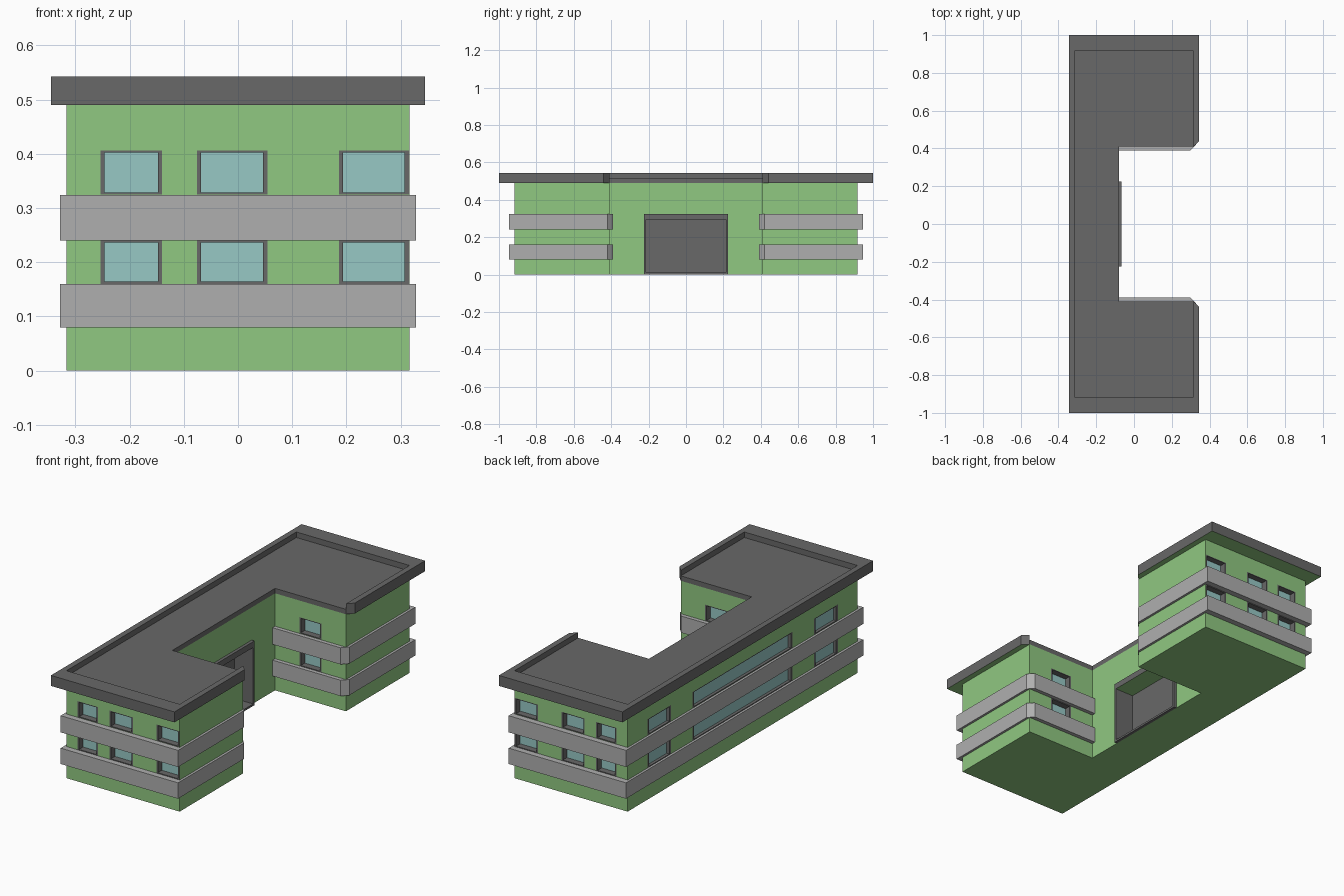
import bpy
from mathutils import Vector

if "Cube" in bpy.data.objects:
    bpy.data.objects.remove(bpy.data.objects["Cube"])


def material(name, rgb):
    m = bpy.data.materials.new(name)
    m.diffuse_color = (*rgb, 1)
    m.use_nodes = True
    m.node_tree.nodes["Principled BSDF"].inputs["Base Color"].default_value = m.diffuse_color
    return m


GREEN = material("green_wall", (0.28, 0.58, 0.22))
DARK = material("dark_trim", (0.14, 0.14, 0.14))
GLASS = material("glass", (0.31, 0.58, 0.56))
PALE = material("pale_band", (0.43, 0.43, 0.43))


class Part:
    """Collects quads and polygons, then becomes one object."""

    def __init__(self, name, mats):
        self.name, self.mats = name, mats
        self.verts, self.faces, self.slots = [], [], []

    def face(self, pts, slot=0):
        n = len(self.verts)
        self.verts += [tuple(p) for p in pts]
        self.faces.append(range(n, n + len(pts)))
        self.slots.append(slot)

    def build(self):
        me = bpy.data.meshes.new(self.name)
        me.from_pydata(self.verts, [], [list(f) for f in self.faces])
        for m in self.mats:
            me.materials.append(m)
        for p, s in zip(me.polygons, self.slots):
            p.material_index = s
        ob = bpy.data.objects.new(self.name, me)
        bpy.context.collection.objects.link(ob)
        return ob


# C-shaped footprint, counter-clockwise
X, Y, NX, NY, TOP = 0.316, 0.917, -0.08, 0.41, 0.49
foot = [(-X, -Y), (X, -Y), (X, -NY), (NX, -NY), (NX, NY), (X, NY), (X, Y), (-X, Y)]
floors = [(0.16, 0.24), (0.325, 0.406)]
door_rect = (0.186, 0.634, 0.0, 0.325)

# Window spans along each wall, measured from the wall's start
end_spans = [(-0.254, -0.14), (-0.076, 0.054), (0.186, 0.315)]
back_spans = [(-0.76, -0.57), (-0.4, 0.4), (0.57, 0.76)]
spans = {
    0: [(a + X, b + X) for a, b in end_spans],
    2: [(0.136, 0.26)],
    4: [(0.136, 0.26)],
    6: [(X - b, X - a) for a, b in end_spans],
    7: [(a + Y, b + Y) for a, b in back_spans],
}


def wall_point(edge):
    a, b = Vector(foot[edge]), Vector(foot[(edge + 1) % 8])
    d = (b - a).normalized()
    n = Vector((d.y, -d.x))

    def at(u, z, out=0.0):
        p = a + d * u + n * out
        return (p.x, p.y, z)
    return at, (b - a).length


def opening(name, at, rect, margins, out, depth, mats, soffit=1):
    """Frame ring, reveal and recessed panel. Slots: 0 panel, 1 frame, 2 wall."""
    u0, u1, z0, z1 = rect
    side, low, high = margins
    outer = [(u0, z0), (u1, z0), (u1, z1), (u0, z1)]
    inner = [(u0 + side, z0 + low), (u1 - side, z0 + low),
             (u1 - side, z1 - high), (u0 + side, z1 - high)]
    rings = [[at(u, z, out) for u, z in outer],
             [at(u, z, out) for u, z in inner],
             [at(u, z, -depth) for u, z in inner]]
    if out:
        rings.insert(0, [at(u, z) for u, z in outer])
    part = Part(name, mats)
    for r, (p, q) in enumerate(zip(rings, rings[1:])):
        for i in range(4):
            j = (i + 1) % 4
            is_soffit = i == 2 and r == len(rings) - 2
            part.face([p[i], p[j], q[j], q[i]], soffit if is_soffit else 1)
    part.face(rings[-1], 0)
    part.build()


# Walls with real openings, plus windows and entrance
walls = Part("walls", [GREEN])
for e in range(8):
    at, length = wall_point(e)
    holes = [(a, b, lo, hi) for a, b in spans.get(e, []) for lo, hi in floors]
    depth = 0.015 if e == 7 else 0.032
    for h in holes:
        opening("window", at, h, (0.008, 0.004, 0.004) if e != 7 else (0.014, 0.004, 0.004),
                0, depth, [GLASS, DARK])
    if e == 3:
        holes = [door_rect]
        opening("entrance", at, door_rect, (0.01, 0.01, 0.03), 0.015, 0.09,
                [DARK, DARK, GREEN], soffit=2)
    us = sorted({0, length, *(v for h in holes for v in h[:2])})
    zs = sorted({0, TOP, *(v for h in holes for v in h[2:])})
    for ua, ub in zip(us, us[1:]):
        for za, zb in zip(zs, zs[1:]):
            um, zm = (ua + ub) / 2, (za + zb) / 2
            if not any(h[0] < um < h[1] and h[2] < zm < h[3] for h in holes):
                walls.face([at(ua, za), at(ub, za), at(ub, zb), at(ua, zb)])
walls.face([(x, y, 0) for x, y in reversed(foot)])
walls.build()


def strip(name, half_outer, half_inner, z0, z1, mats, under=0):
    """Solid strip running round the building, mirrored about y = 0."""
    outer = half_outer + [(x, -y) for x, y in reversed(half_outer)]
    inner = half_inner + [(x, -y) for x, y in reversed(half_inner)]
    part = Part(name, mats)
    n = len(outer)
    for i in range(n - 1):
        a, b, c, d = outer[i], outer[i + 1], inner[i + 1], inner[i]
        part.face([(*a, z0), (*a, z1), (*b, z1), (*b, z0)])
        part.face([(*a, z1), (*d, z1), (*c, z1), (*b, z1)])
        part.face([(*a, z0), (*b, z0), (*c, z0), (*d, z0)], under)
        part.face([(*d, z0), (*c, z0), (*c, z1), (*d, z1)])
    for i, flip in ((0, 1), (n - 1, -1)):
        quad = [(*outer[i], z0), (*inner[i], z0), (*inner[i], z1), (*outer[i], z1)]
        part.face(quad[::flip])
    part.build()


# Pale bands between floors
band_out = [(NX, -0.39), (0.30, -0.39), (0.328, -0.42), (0.328, -0.947), (-0.328, -0.947)]
band_in = [(NX, -NY), (X, -NY), (X, -NY), (X, -Y), (-X, -Y)]
for z0, z1 in ((0.08, 0.16), (0.24, 0.324)):
    strip("band", band_out, band_in, z0, z1, [PALE])

# Overhanging roof rim, open along the courtyard
strip("roof_rim", [(0.345, -0.44), (0.345, -1), (-0.345, -1)],
      [(X, -NY), (X, -Y), (-X, -Y)], TOP, 0.543, [DARK, GREEN], under=1)

# Sunken roof deck with courtyard edges
deck = Part("roof_deck", [DARK])
DECK = 0.515
deck.face([(x, y, DECK) for x, y in foot])
for a, b in zip(foot[2:5], foot[3:6]):
    deck.face([(*a, TOP), (*b, TOP), (*b, DECK), (*a, DECK)])
deck.build()
